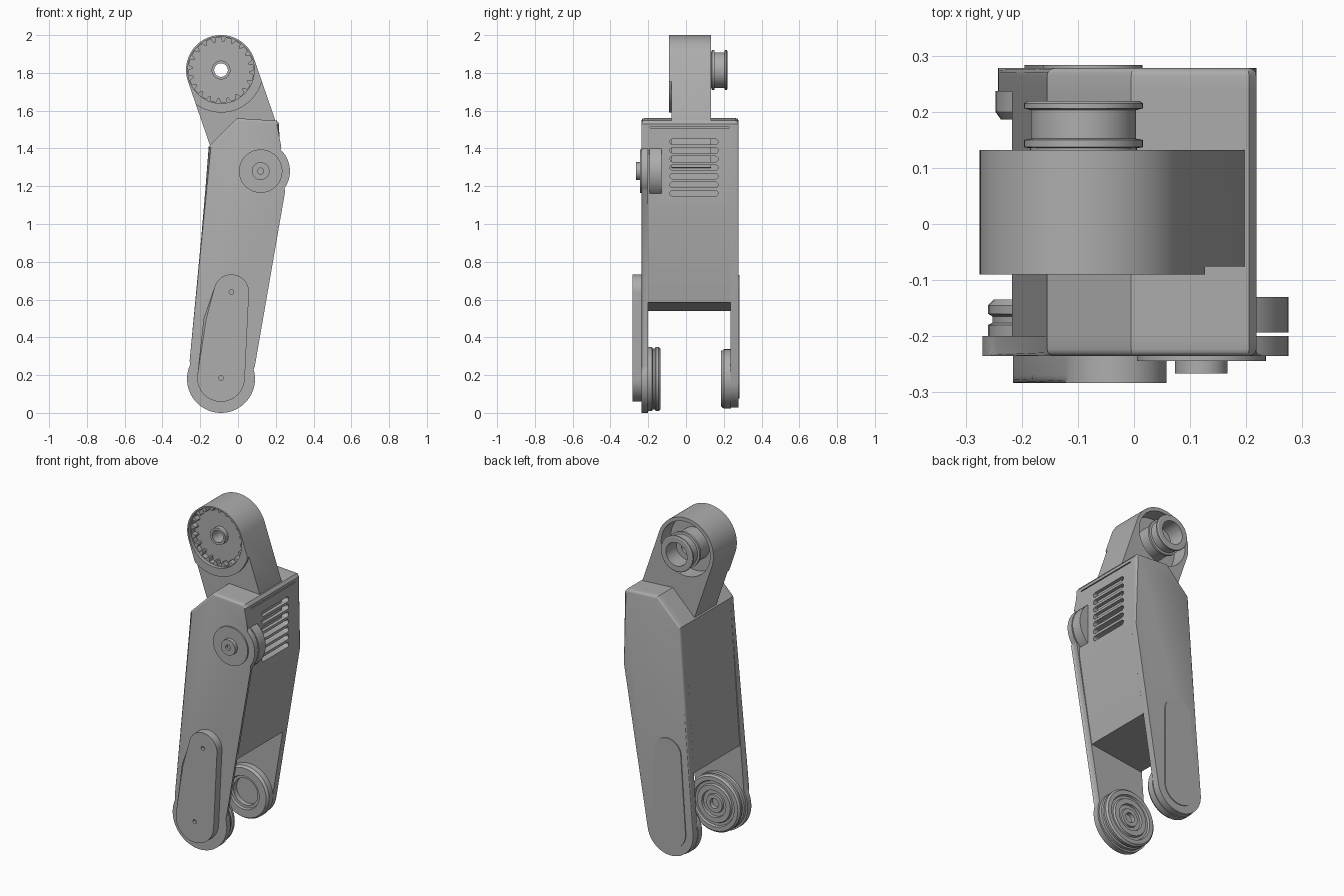
import bpy, bmesh
from math import sin, cos, pi, radians

if "Cube" in bpy.data.objects:
    bpy.data.objects.remove(bpy.data.objects["Cube"])

grey = bpy.data.materials.new("plain_grey")
grey.use_nodes = True
GREY = (0.42, 0.42, 0.42, 1)
grey.diffuse_color = GREY
grey.node_tree.nodes["Principled BSDF"].inputs["Base Color"].default_value = GREY

HEAD = (-0.09, 1.815)     # top joint
KNEE = (0.12, 1.28)       # side boss
ANKLE = (-0.09, 0.18)     # bottom joint


def arc(c, r, a0, a1, n=24):
    """Points in x,z along an arc, angles in degrees."""
    angles = [radians(a0 + (a1 - a0) * i / n) for i in range(n + 1)]
    return [(c[0] + r * cos(a), c[1] + r * sin(a)) for a in angles]


def circle(c, r, n=48):
    return arc(c, r, 0, 360, n)[:-1]


def finish(name, bm):
    bmesh.ops.recalc_face_normals(bm, faces=bm.faces)
    mesh = bpy.data.meshes.new(name)
    bm.to_mesh(mesh)
    bm.free()
    mesh.materials.append(grey)
    obj = bpy.data.objects.new(name, mesh)
    bpy.context.collection.objects.link(obj)
    return obj


def prism(name, pts, y0, y1, bevel=0):
    """Extrude an x,z outline from y0 to y1; the rim at y1 is rounded."""
    bm = bmesh.new()
    near = [bm.verts.new((x, y0, z)) for x, z in pts]
    far = [bm.verts.new((x, y1, z)) for x, z in pts]
    bm.faces.new(near)
    cap = bm.faces.new(far[::-1])
    for i in range(len(pts)):
        bm.faces.new((near[i - 1], near[i], far[i], far[i - 1]))
    if bevel:
        bmesh.ops.bevel(bm, geom=list(cap.edges), offset=bevel, segments=3,
                        profile=0.5, affect='EDGES', clamp_overlap=True)
    return finish(name, bm)


def lathe(name, c, profile, n=48):
    """Spin a closed r,y profile about a y axis through c."""
    bm = bmesh.new()
    rings = [[bm.verts.new((c[0] + r * cos(2 * pi * k / n), y,
                            c[1] + r * sin(2 * pi * k / n)))
              for k in range(n)] for r, y in profile]
    for i in range(len(rings)):
        a, b = rings[i - 1], rings[i]
        if profile[i - 1][0] == 0 and profile[i][0] == 0:
            continue
        for k in range(n):
            bm.faces.new((a[k - 1], a[k], b[k], b[k - 1]))
    bmesh.ops.remove_doubles(bm, verts=bm.verts, dist=0.00001)
    return finish(name, bm)


def cut(obj, cutter):
    cutter.hide_render = True
    mod = obj.modifiers.new("cut", 'BOOLEAN')
    mod.operation = 'DIFFERENCE'
    mod.solver = 'EXACT'
    mod.object = cutter
    bpy.context.view_layer.objects.active = obj
    bpy.ops.object.modifier_apply(modifier=mod.name)
    bpy.data.objects.remove(cutter)


# Main housing between the side plates
TOP = [(-0.155, 1.41), (-0.005, 1.56), (0.205, 1.547), (0.218, 1.53)]
core = prism("housing", TOP + [(0.218, 1.1), (0.132, 0.585), (-0.217, 0.54)],
             -0.2, 0.236)

# Vent slots and lid seam on the left side
for i in range(7):
    z = 1.435 - i * 0.0455
    slot = arc((0.155, z), 0.015, -90, 90, 8) + arc((-0.07, z), 0.015, 90, 270, 8)
    cutter = prism("vent_cutter", slot, -0.25, -0.13)
    cutter.rotation_euler.z = pi / 2
    cut(core, cutter)
seam = prism("seam_cutter", [(-0.19, 1.507), (0.23, 1.507), (0.23, 1.513), (-0.19, 1.513)],
             -0.25, -0.21)
seam.rotation_euler.z = pi / 2
cut(core, seam)

# Side plates reaching down to the ankle
prism("front_plate", TOP + arc(KNEE, 0.155, 51, -40) + arc(ANKLE, 0.18, 22, -211, 40),
      -0.2, -0.235, 0.012)
prism("back_plate", TOP + [(0.218, 1.1)] + arc(ANKLE, 0.152, -8, -184, 32),
      0.236, 0.278, 0.014)
prism("back_panel", arc((-0.075, 0.64), 0.09, 0, 165) + arc(ANKLE, 0.105, 180, 360),
      0.277, 0.283)

# Raised front cover with two screw holes
cover = prism("front_cover", arc((-0.035, 0.64), 0.093, -3, 160) + [(-0.182, 0.5)]
              + arc((-0.09, 0.185), 0.126, 176, 356), -0.234, -0.283, 0.014)
for c in ((-0.035, 0.64), (-0.09, 0.185)):
    cut(cover, prism("screw_cutter", circle(c, 0.012, 20), -0.3, -0.265))

# Knee boss
prism("knee_drum", circle(KNEE, 0.155), -0.193, -0.13, 0.012)
lathe("knee_cap", KNEE, [(0, -0.23), (0.115, -0.23), (0.115, -0.244), (0.047, -0.244),
                         (0.047, -0.266), (0.016, -0.266), (0.016, -0.25), (0, -0.25)])

# Ankle wheels on the inner side of each plate
lathe("front_ankle_wheel", ANKLE, [
    (0, -0.2), (0.17, -0.2), (0.17, -0.18), (0.162, -0.176), (0.162, -0.165),
    (0.17, -0.16), (0.17, -0.145), (0.16, -0.135), (0.135, -0.135), (0.13, -0.147),
    (0.115, -0.147), (0.11, -0.135), (0.08, -0.135), (0.078, -0.15), (0.056, -0.15),
    (0.053, -0.14), (0.03, -0.14), (0.03, -0.165), (0, -0.165)])
lathe("back_ankle_wheel", ANKLE, [
    (0, 0.237), (0.157, 0.237), (0.157, 0.2), (0.147, 0.186), (0.1, 0.186),
    (0.096, 0.2), (0.08, 0.2), (0.08, 0.23), (0, 0.23)])

# Upper arm, leaning along its own axis
LEAN = -71
ax, az = cos(radians(LEAN)), sin(radians(LEAN))
head = arc(HEAD, 0.185, LEAN + 90, LEAN + 270, 40)
right, left = head[0], head[-1]
if right[0] < left[0]:
    left, right = right, left
    head = head[::-1]
tail_r = (right[0] + 0.345 * ax, right[1] + 0.345 * az)
tail_l = (left[0] + 0.5 * ax, left[1] + 0.5 * az)
arm = prism("upper_arm", head + [tail_l, (tail_r[0], 1.3), tail_r], -0.09, 0.132)

# Step below the head, open recesses and internal teeth
step = arc(HEAD, 0.225, LEAN - 70, LEAN + 70) + arc(HEAD, 0.8, LEAN + 40, LEAN - 40, 1)
cut(arm, prism("step_cutter", step, -0.12, -0.076))
cut(arm, prism("front_recess_cutter", circle(HEAD, 0.176, 64), -0.12, -0.068))
TEETH = 20
gear = []
for k in range(TEETH):
    for f, r in ((0.0, 0.172), (0.5, 0.172), (0.65, 0.15), (0.85, 0.15)):
        gear += arc(HEAD, r, (k + f) * 360 / TEETH, 0, 1)[:1]
cut(arm, prism("tooth_cutter", gear, -0.1, -0.035))
cut(arm, prism("back_recess_cutter", circle(HEAD, 0.163), 0.04, 0.16))
cut(arm, prism("bore_cutter", circle(HEAD, 0.042), -0.2, 0.2))

# Flanged hub through the head
hub = lathe("head_hub", HEAD, [
    (0.036, -0.065), (0.05, -0.065), (0.05, 0.0), (0.095, 0.0), (0.095, 0.135),
    (0.106, 0.137), (0.106, 0.15), (0.094, 0.152), (0.094, 0.203), (0.106, 0.206),
    (0.106, 0.215), (0.1, 0.219), (0.07, 0.219), (0.07, 0.12), (0.036, 0.12)])

# Smooth shading with sharp edges kept
bpy.ops.object.select_all(action='DESELECT')
for obj in bpy.context.collection.objects:
    if obj.type == 'MESH':
        obj.select_set(True)
bpy.context.view_layer.objects.active = hub
bpy.ops.object.shade_smooth_by_angle(angle=radians(30))
